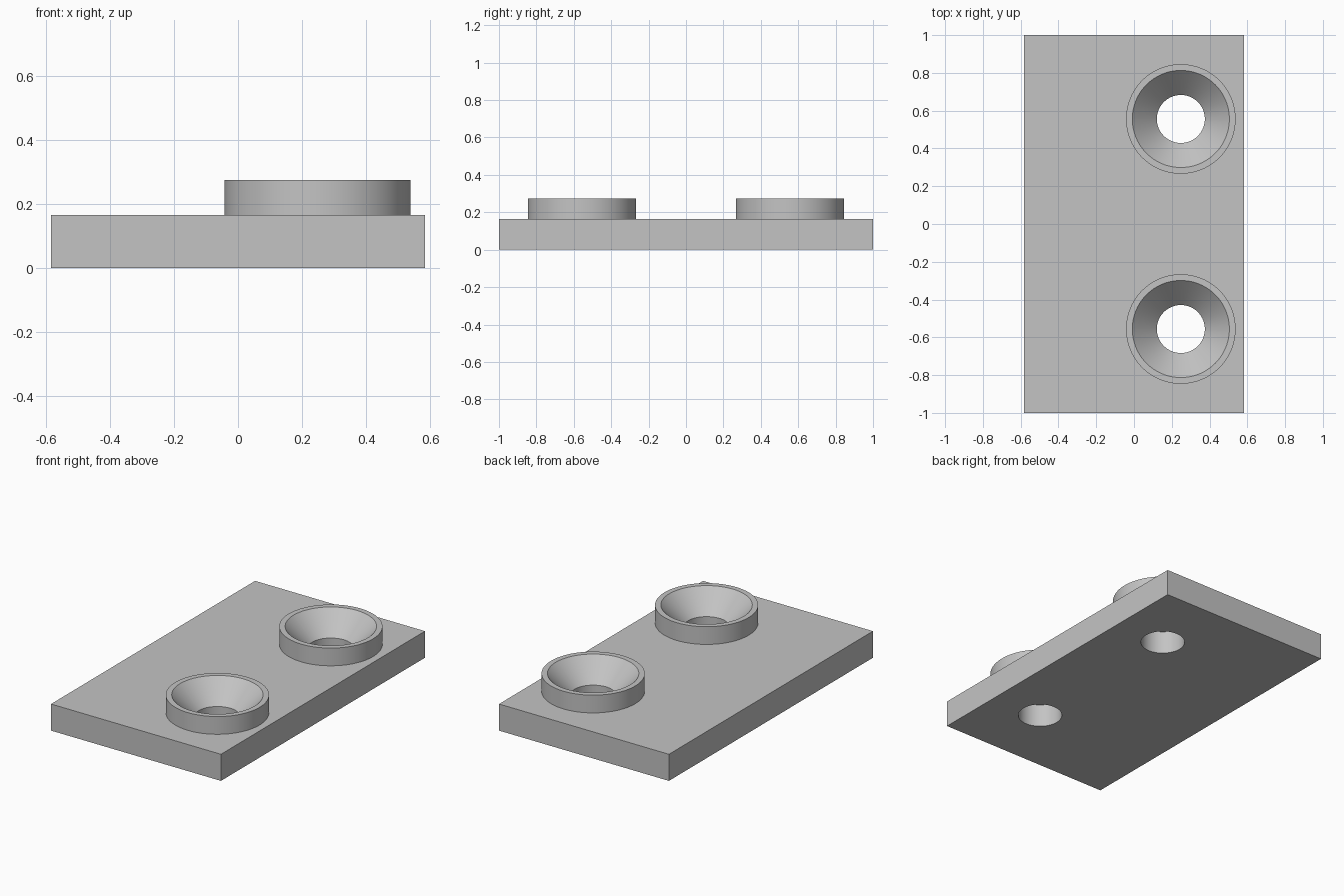
import bpy
import bmesh
import math

cube = bpy.data.objects.get("Cube")
if cube:
    bpy.data.objects.remove(cube, do_unlink=True)

HALF_X, HALF_Y, PLATE_TOP = 0.583, 1.0, 0.165
BOSS_X, BOSS_Y, BOSS_TOP, BOSS_R = 0.248, 0.556, 0.275, 0.29
SINK_R, HOLE_R, SINK_BASE = 0.257, 0.127, 0.143
SEGMENTS = 96

grey = bpy.data.materials.new("plain_grey")
grey.use_nodes = True
colour = (0.55, 0.55, 0.55, 1)
grey.diffuse_color = colour
grey.node_tree.nodes["Principled BSDF"].inputs["Base Color"].default_value = colour


def finish(name, bm):
    bmesh.ops.recalc_face_normals(bm, faces=bm.faces[:])
    mesh = bpy.data.meshes.new(name)
    bm.to_mesh(mesh)
    bm.free()
    mesh.materials.append(grey)
    obj = bpy.data.objects.new(name, mesh)
    bpy.context.collection.objects.link(obj)
    return obj


def turned(name, profile, x, y):
    """Closed solid of revolution from (radius, height) pairs."""
    bm = bmesh.new()
    rings = []
    for r, z in profile:
        rings.append([bm.verts.new((x + r * math.cos(a), y + r * math.sin(a), z))
                      for a in (math.tau * i / SEGMENTS for i in range(SEGMENTS))])
    for low, high in zip(rings, rings[1:]):
        for i in range(SEGMENTS):
            j = (i + 1) % SEGMENTS
            bm.faces.new((low[i], low[j], high[j], high[i]))
    bm.faces.new(rings[0][::-1])
    bm.faces.new(rings[-1])
    return finish(name, bm)


def combine(target, tool, operation):
    """Apply a boolean and discard the tool."""
    mod = target.modifiers.new(operation.lower(), 'BOOLEAN')
    mod.operation = operation
    mod.solver = 'EXACT'
    mod.object = tool
    bpy.context.view_layer.objects.active = target
    bpy.ops.object.modifier_apply(modifier=mod.name)
    bpy.data.objects.remove(tool, do_unlink=True)


# Base plate
bm = bmesh.new()
bmesh.ops.create_cube(bm, size=1)
for v in bm.verts:
    v.co = (v.co.x * 2 * HALF_X, v.co.y * 2 * HALF_Y, (v.co.z + 0.5) * PLATE_TOP)
plate = finish("mounting_plate", bm)

# Raised bosses with countersunk through holes
slope = (SINK_R - HOLE_R) / (BOSS_TOP - SINK_BASE)
over = 0.05
for y in (-BOSS_Y, BOSS_Y):
    boss = turned("boss", [(BOSS_R, PLATE_TOP / 2), (BOSS_R, BOSS_TOP)], BOSS_X, y)
    combine(plate, boss, 'UNION')
    cutter = turned("countersink_cutter",
                    [(HOLE_R, -over), (HOLE_R, SINK_BASE),
                     (SINK_R + slope * over, BOSS_TOP + over)], BOSS_X, y)
    cutter.hide_render = True
    combine(plate, cutter, 'DIFFERENCE')

# Smooth round walls, crisp edges
bpy.ops.object.select_all(action='DESELECT')
plate.select_set(True)
bpy.context.view_layer.objects.active = plate
bpy.ops.object.shade_smooth_by_angle(angle=math.radians(30))
